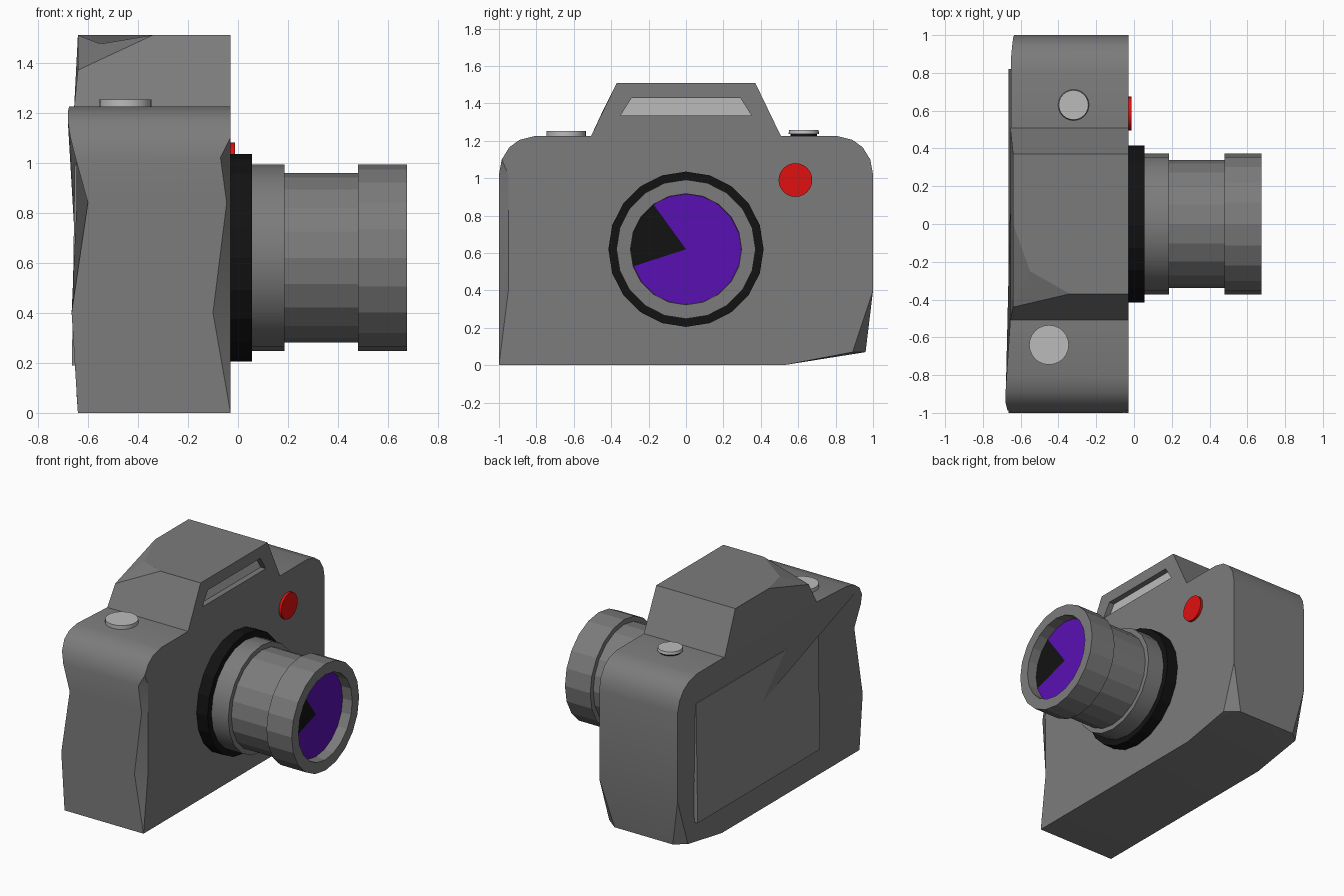
import bpy, bmesh, math

if "Cube" in bpy.data.objects:
    bpy.data.objects.remove(bpy.data.objects["Cube"])

def material(name, c):
    m = bpy.data.materials.new(name)
    m.diffuse_color = (*c, 1)
    m.use_nodes = True
    m.node_tree.nodes["Principled BSDF"].inputs["Base Color"].default_value = m.diffuse_color
    return m

dark = material("dark_grey", (0.2, 0.2, 0.2))
panel = material("panel_grey", (0.25, 0.25, 0.25))
light = material("light_grey", (0.5, 0.5, 0.5))
black = material("black", (0.006, 0.006, 0.006))
red = material("red", (0.75, 0.005, 0.005))
purple = material("purple", (0.1, 0.005, 0.45))

def make(name, verts, faces, mats, smooth=None, face_mats=None):
    me = bpy.data.meshes.new(name)
    me.from_pydata(verts, [], faces)
    for m in mats:
        me.materials.append(m)
    for i, k in (face_mats or {}).items():
        me.polygons[i].material_index = k
    bm = bmesh.new()
    bm.from_mesh(me)
    bmesh.ops.remove_doubles(bm, verts=bm.verts, dist=1e-4)
    bmesh.ops.recalc_face_normals(bm, faces=bm.faces)
    bm.to_mesh(me)
    bm.free()
    ob = bpy.data.objects.new(name, me)
    bpy.context.collection.objects.link(ob)
    if smooth:
        bpy.ops.object.select_all(action='DESELECT')
        ob.select_set(True)
        bpy.context.view_layer.objects.active = ob
        bpy.ops.object.shade_smooth_by_angle(angle=math.radians(smooth))
    return ob

def loft(rings):
    """Join equal closed rings with quads."""
    n = len(rings[0])
    verts = [p for r in rings for p in r]
    faces = [(a*n+i, a*n+(i+1) % n, (a+1)*n+(i+1) % n, (a+1)*n+i)
             for a in range(len(rings)-1) for i in range(n)]
    return verts, faces, n

def lathe(name, profile, centre, axis, mat, n=20, smooth=None):
    """Turn (height, radius) pairs about the x or z axis."""
    cx, cy, cz = centre
    rings = []
    for h, r in profile:
        ring = []
        for i in range(n):
            a = math.tau * i / n
            c, s = r * math.cos(a), r * math.sin(a)
            ring.append((cx+h, cy+c, cz+s) if axis == 'x' else (cx+c, cy+s, cz+h))
        rings.append(ring)
    v, f, n = loft(rings)
    f += [tuple(range(n)), tuple(range(len(v)-n, len(v)))]
    return make(name, v, f, [mat], smooth)

# body outline rows: y, z, front-face y, side front x, side back x, back-face y
rows = [
    (-1, 0, -1, -.03, -.64, -1), (-1, .40, -.95, -.10, -.665, -.6),
    (-1, .84, -.95, -.045, -.60, -.57), (-1, 1.02, -.95, -.07, -.65, -.6),
    (-.985, 1.10, -.985, -.03, -.67, -.985), (-.945, 1.165, -.945, -.03, -.68, -.945),
    (-.89, 1.205, -.89, -.03, -.68, -.89), (-.81, 1.225, -.81, -.03, -.675, -.81),
    (-.51, 1.225, -.51, -.03, -.655, -.51), (.51, 1.225, .51, -.03, -.65, .51),
    (.81, 1.225, .81, -.03, -.65, .81), (.89, 1.205, .89, -.03, -.65, .89),
    (.945, 1.165, .945, -.03, -.645, .945), (.985, 1.10, .985, -.03, -.64, .985),
    (1, 1.02, 1, -.03, -.635, 1), (1, .40, 1, -.03, -.635, 1),
    (.96, .07, .89, -.12, -.57, .9), (.52, 0, .52, -.03, -.64, .52)]
front = [(-.03, fy, z) for y, z, fy, xf, xb, by in rows]
side_f = [(xf, y, z) for y, z, fy, xf, xb, by in rows]
side_b = [(xb, y, z) for y, z, fy, xf, xb, by in rows]
back = [(xb if y == by else -.645, by, z) for y, z, fy, xf, xb, by in rows]
# back screen, set into the back of the body
v, f, n = loft([front, side_f, side_b, back])
f += [tuple(range(n)), tuple(range(3*n, 4*n))]
make("body", v, f, [dark], 28)
scr = [[(x + dx, y, z) for x, y, z in
        ((-.652, -.53, 1.02), (-.652, .82, 1.02), (-.664, .82, .19), (-.664, -.53, .19))]
       for dx in (.03, 0)]
v, f, n = loft(scr)
make("back_screen", v, f + [(0, 1, 2, 3), (4, 5, 6, 7)], [panel])

# viewfinder hump with recessed front window and a worn back corner
def trapezoid(x, yb, zb, yt, zt):
    return [(x, -yb, zb), (x, yb, zb), (x, yt, zt), (x, -yt, zt)]

v, f, n = loft([trapezoid(-.03, .51, 1.22, .37, 1.51),
                trapezoid(-.03, .35, 1.335, .29, 1.43),
                trapezoid(-.07, .35, 1.335, .29, 1.43)])
f.append((8, 9, 10, 11))
v += [(-.655, -.51, 1.22), (-.655, .51, 1.22), (-.64, .37, 1.51), (-.64, 0, 1.51),
      (-.34, -.37, 1.51), (-.64, -.44, 1.37), (-.55, -.25, 1.475)]
f += [(0, 1, 13, 12), (1, 2, 14, 13), (2, 3, 16, 18, 15, 14), (3, 0, 12, 17, 16),
      (12, 13, 14, 15, 17), (15, 18, 17), (18, 16, 17)]
make("viewfinder_hump", v, f, [dark, light], None, {8: 1})

# lens: mount ring, stepped barrel, glass with a dark glint wedge
C = (0, 0, .62)
lathe("lens_mount", [(-.05, .415), (.055, .415), (.055, .37)], C, 'x', black)
lathe("lens_collar", [(.04, .372), (.185, .372), (.185, .3)], C, 'x', dark, 20, 30)
lathe("lens_barrel", [(.17, .338), (.49, .338)], C, 'x', dark)
lathe("lens_hood", [(.48, .3), (.48, .372), (.675, .372), (.675, .297), (.60, .295)], C, 'x', dark)
v = [(.602, 0, .62)] + [(.602, .295*math.cos(i*math.tau/20), .62 + .295*math.sin(i*math.tau/20))
                        for i in range(20)]
f = [(0, i+1, (i+1) % 20 + 1) for i in range(20)]
make("lens_glass", v, f, [purple, black], None, {i: 1 for i in range(7, 11)})

# buttons and dial
lathe("front_button", [(-.02, .09), (.018, .09)], (-.03, .585, .99), 'x', red, 24, 30)
lathe("shutter_button", [(-.02, .105), (.03, .105)], (-.45, -.64, 1.222), 'z', light, 24, 30)
lathe("dial_stem", [(-.02, .07), (.02, .07)], (-.32, .63, 1.222), 'z', black, 24, 30)
lathe("dial", [(.015, .082), (.035, .078)], (-.32, .63, 1.222), 'z', light, 24, 30)
